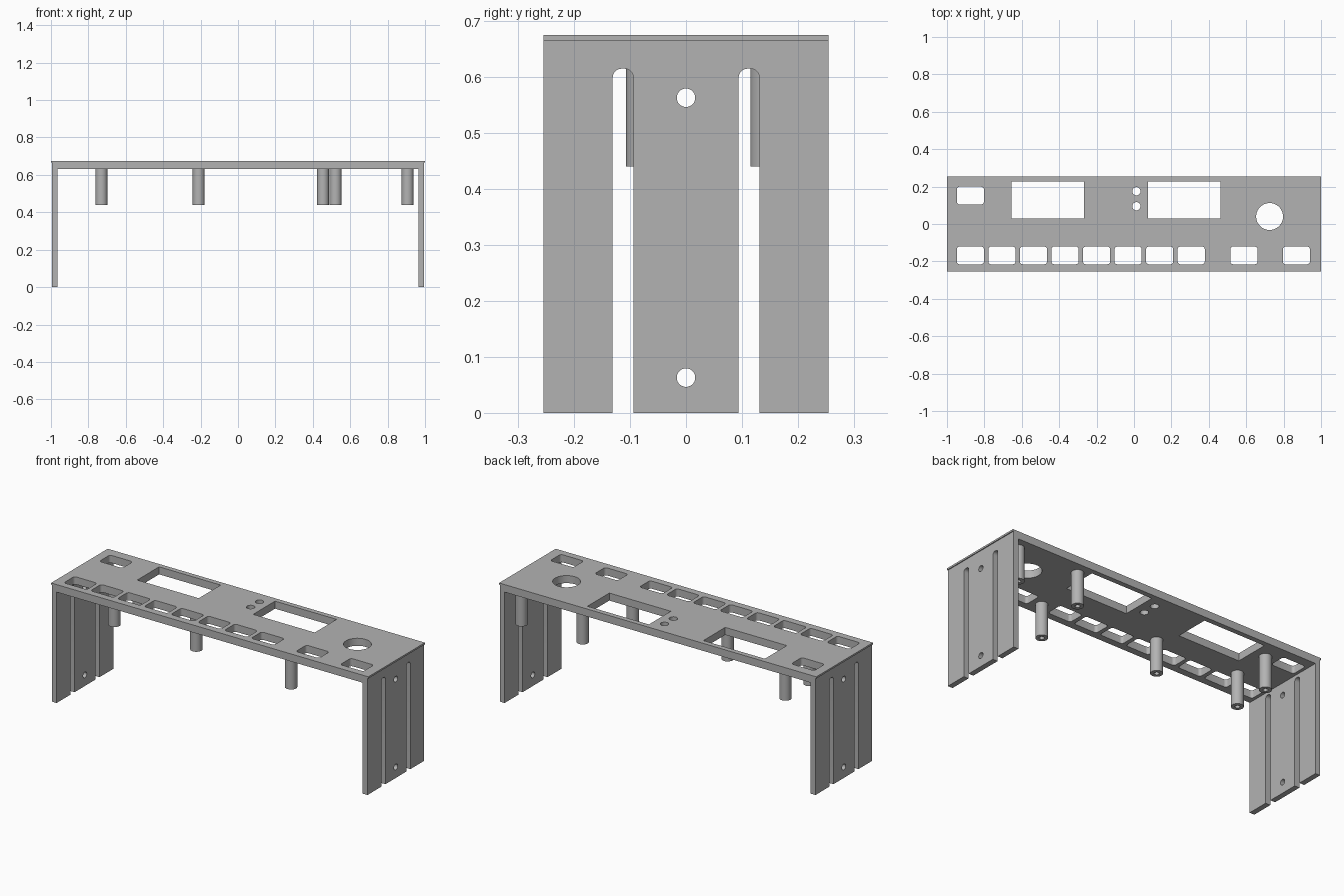
import bpy, bmesh, math
from mathutils import Vector

if "Cube" in bpy.data.objects:
    bpy.data.objects.remove(bpy.data.objects["Cube"], do_unlink=True)

GREY = (0.45, 0.45, 0.45, 1)
grey = bpy.data.materials.new("plain grey")
grey.use_nodes = True
grey.diffuse_color = GREY
grey.node_tree.nodes["Principled BSDF"].inputs["Base Color"].default_value = GREY


def rounded(u, v, w, h, r, steps=6):
    """Outline of a rectangle with rounded corners, centred on u, v."""
    pts = []
    for q, (su, sv) in enumerate([(1, 1), (-1, 1), (-1, -1), (1, -1)]):
        for i in range(steps + 1):
            a = math.pi / 2 * (q + i / steps)
            pts.append((u + su * (w / 2 - r) + r * math.cos(a),
                        v + sv * (h / 2 - r) + r * math.sin(a)))
    return pts


def box(u, v, w, h):
    return [(u + s * w / 2, v + t * h / 2)
            for s, t in [(-1, -1), (1, -1), (1, 1), (-1, 1)]]


def circle(u, v, r, n=40):
    return [(u + r * math.cos(2 * math.pi * i / n),
             v + r * math.sin(2 * math.pi * i / n)) for i in range(n)]


def prism(bm, outline, axis, lo, hi):
    """Extrude a 2D outline along the named axis."""
    place = {"x": lambda u, v: Vector((lo, u, v)),
             "y": lambda u, v: Vector((u, lo, v)),
             "z": lambda u, v: Vector((u, v, lo))}[axis]
    face = bm.faces.new([bm.verts.new(place(u, v)) for u, v in outline])
    new = bmesh.ops.extrude_face_region(bm, geom=[face])["geom"]
    shift = Vector([(hi - lo) * (axis == a) for a in "xyz"])
    bmesh.ops.translate(bm, vec=shift,
                        verts=[e for e in new if isinstance(e, bmesh.types.BMVert)])


def finish(bm, name):
    bmesh.ops.recalc_face_normals(bm, faces=bm.faces)
    mesh = bpy.data.meshes.new(name)
    bm.to_mesh(mesh)
    bm.free()
    mesh.materials.append(grey)
    obj = bpy.data.objects.new(name, mesh)
    bpy.context.collection.objects.link(obj)
    return obj


def activate(obj):
    bpy.ops.object.select_all(action="DESELECT")
    obj.select_set(True)
    bpy.context.view_layer.objects.active = obj


def cut(obj, bm):
    """Subtract the cutter shapes, then shade smoothly between sharp edges."""
    cutter = finish(bm, "cutter")
    cutter.hide_render = True
    mod = obj.modifiers.new("cut", "BOOLEAN")
    mod.operation, mod.solver, mod.object = "DIFFERENCE", "EXACT", cutter
    activate(obj)
    bpy.ops.object.modifier_apply(modifier="cut")
    bpy.data.objects.remove(cutter, do_unlink=True)
    bpy.ops.object.shade_smooth_by_angle(angle=math.radians(30))


TOP, LIP, UNDER = 0.675, 0.665, 0.632
DEPTH = 0.255

# Bracket: top panel with a slight lip, and two side walls
half = [(1, TOP), (1, LIP), (0.995, LIP), (0.995, 0), (0.965, 0), (0.965, UNDER)]
profile = half + [(-x, z) for x, z in reversed(half)]
bm = bmesh.new()
prism(bm, profile, "y", -DEPTH, DEPTH)
panel = finish(bm, "panel_with_side_walls")

holes = bmesh.new()
# Button openings: front row of eight, two more, and one at the back
buttons = [(-0.875 + 0.1687 * i, -0.168) for i in range(8)]
buttons += [(0.588, -0.168), (0.868, -0.168), (-0.875, 0.152)]
for x, y in buttons:
    prism(holes, rounded(x, y, 0.145, 0.095, 0.015), "z", 0.6, 0.7)
# Display windows
for x in (-0.462, 0.269):
    prism(holes, box(x, 0.128, 0.388, 0.197), "z", 0.6, 0.7)
# Knob opening and indicator holes
prism(holes, circle(0.725, 0.04, 0.072), "z", 0.6, 0.7)
for y in (0.095, 0.175):
    prism(holes, circle(0.013, y, 0.022), "z", 0.6, 0.7)
# Side slots and screw holes through each wall
for lo, hi in ((-1.1, -0.9), (0.9, 1.1)):
    for y in (-0.1125, 0.1125):
        prism(holes, rounded(y, 0.2575, 0.037, 0.715, 0.016), "x", lo, hi)
    for z in (0.063, 0.563):
        prism(holes, circle(0, z, 0.0165), "x", lo, hi)
cut(panel, holes)

# Mounting posts with blind screw holes
posts = [(-0.73, -0.07), (-0.73, 0.147), (-0.21, -0.075),
         (0.455, -0.172), (0.522, 0.185), (0.907, 0.185)]
for i, (x, y) in enumerate(posts, 1):
    bm, bore = bmesh.new(), bmesh.new()
    prism(bm, circle(x, y, 0.032), "z", 0.44, UNDER + 0.004)
    prism(bore, circle(x, y, 0.013, 24), "z", 0.4, 0.6)
    cut(finish(bm, f"mounting_post_{i}"), bore)
